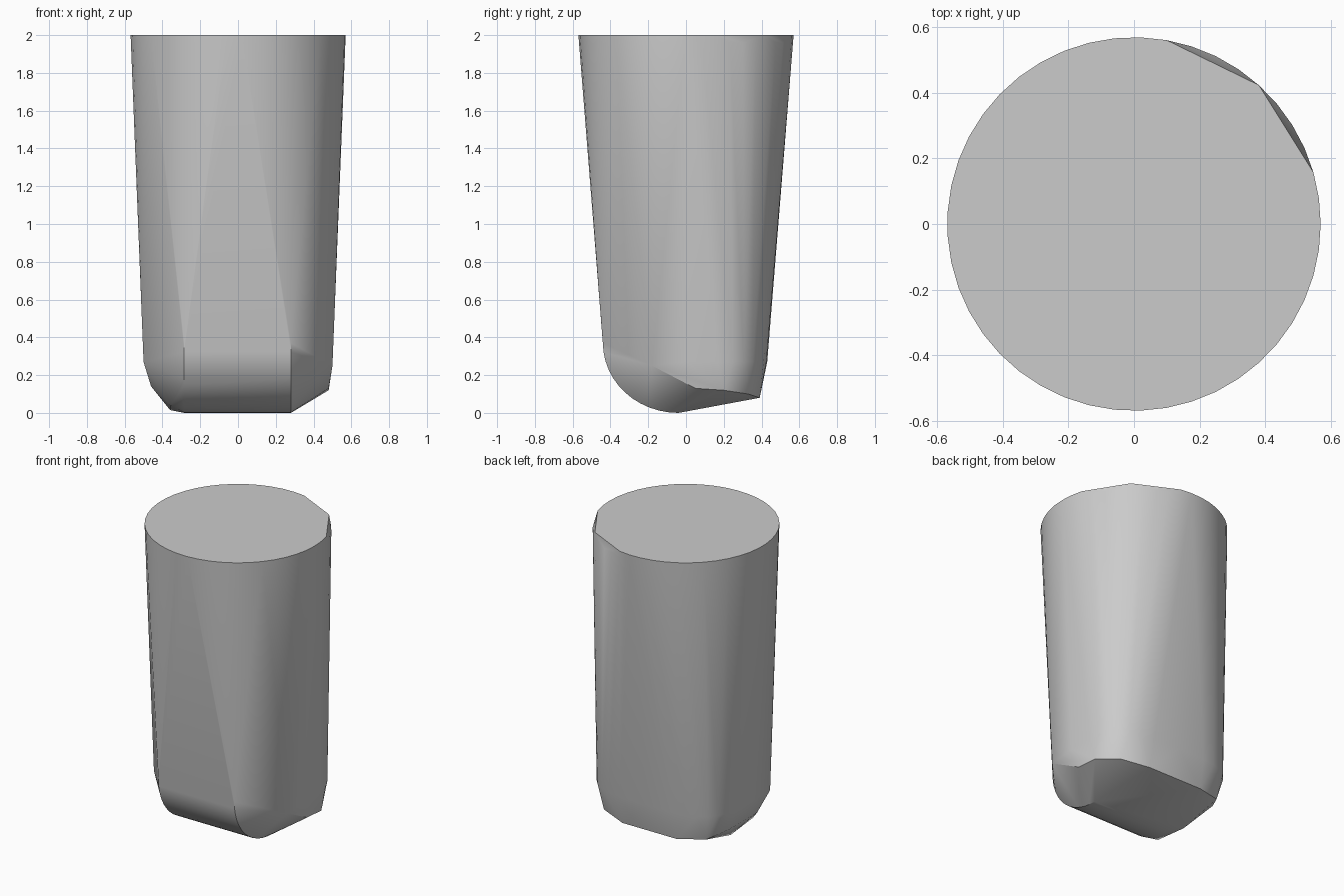
import bpy, bmesh, math
from math import cos, sin, pi, radians

cube = bpy.data.objects.get("Cube")
if cube:
    bpy.data.objects.remove(cube, do_unlink=True)

mat = bpy.data.materials.new("plain grey")
mat.use_nodes = True
GREY = (0.6, 0.6, 0.6, 1)
mat.diffuse_color = GREY
mat.node_tree.nodes["Principled BSDF"].inputs["Base Color"].default_value = GREY

points = []

# Round top rim, with two chipped spans at the back left
for i in range(45):
    deg = i * 8
    chipped = 20 < deg < 46 or 50 < deg < 80
    z = 1.96 if chipped else 2.0
    points.append((0.57 * cos(radians(deg)), 0.57 * sin(radians(deg)), z))

# Squared-off rear half of the lower wall
def squared(v):
    return math.copysign(abs(v) ** (2 / 3.5), v)

for i in range(17):
    a = pi * i / 16
    points.append((0.5 * squared(cos(a)), 0.43 * squared(sin(a)), 0.27))

# Flat front corners of the lower wall
points += [(0.5, -0.18, 0.25), (-0.5, -0.18, 0.27)]

# Rolled front edge running across the width
for i in range(13):
    a = pi / 2 * i / 12
    y, z = -0.04 - 0.4 * cos(a), 0.37 - 0.37 * sin(a)
    points += [(0.28, y, z), (-0.285, y, z)]

# Sloping underside outline
points += [(-0.36, -0.2, 0.04), (-0.36, 0.04, 0.015),
           (0.48, 0.05, 0.13), (0.48, 0.2, 0.12), (0.38, 0.33, 0.1),
           (0.2, 0.39, 0.08), (-0.2, 0.39, 0.08), (-0.38, 0.33, 0.1),
           (-0.46, 0.2, 0.14), (-0.46, -0.1, 0.14)]

# Wrap one skin around the outlines
bm = bmesh.new()
for p in points:
    bm.verts.new(p)
hull = bmesh.ops.convex_hull(bm, input=bm.verts)
loose = {v for v in hull["geom_interior"] + hull["geom_unused"]
         if isinstance(v, bmesh.types.BMVert)}
bmesh.ops.delete(bm, geom=list(loose), context="VERTS")
bmesh.ops.dissolve_limit(bm, angle_limit=radians(0.5), verts=bm.verts, edges=bm.edges)
bmesh.ops.recalc_face_normals(bm, faces=bm.faces)
mesh = bpy.data.meshes.new("tapered_body")
bm.to_mesh(mesh)
bm.free()
mesh.materials.append(mat)

body = bpy.data.objects.new("tapered_body", mesh)
bpy.context.collection.objects.link(body)
bpy.context.view_layer.objects.active = body
body.select_set(True)
bpy.ops.object.shade_smooth_by_angle(angle=radians(32))
